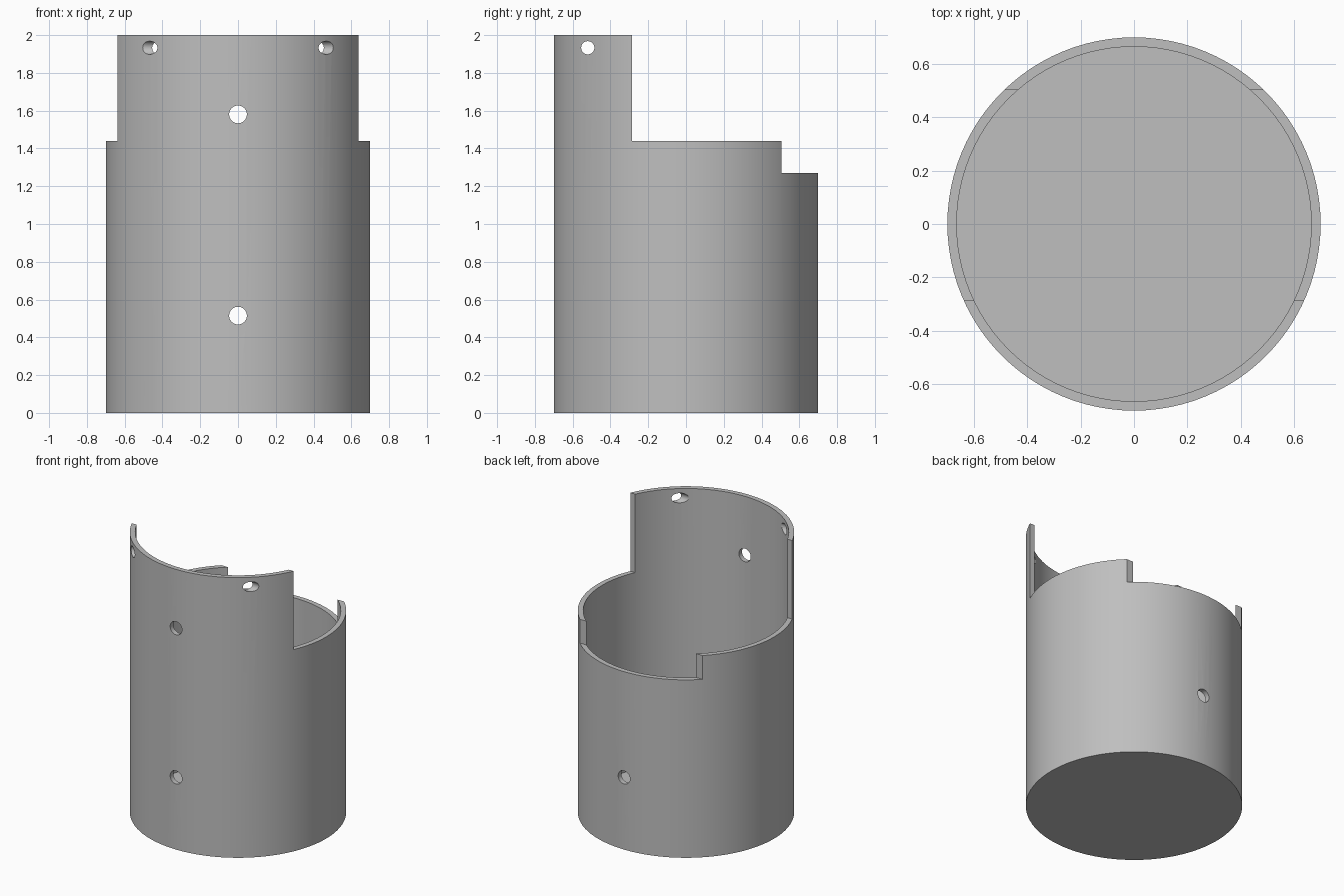
import bpy, bmesh, math
from mathutils import Matrix, Vector

cube = bpy.data.objects.get("Cube")
if cube:
    bpy.data.objects.remove(cube, do_unlink=True)

RADIUS, WALL, FLOOR, SIDES = 0.70, 0.035, 0.035, 96

grey = bpy.data.materials.new("plain grey")
grey.use_nodes = True
colour = (0.52, 0.52, 0.52, 1)
grey.diffuse_color = colour
grey.node_tree.nodes["Principled BSDF"].inputs["Base Color"].default_value = colour


def add_object(name, bm):
    mesh = bpy.data.meshes.new(name)
    bmesh.ops.recalc_face_normals(bm, faces=bm.faces)
    bm.to_mesh(mesh)
    bm.free()
    mesh.materials.append(grey)
    ob = bpy.data.objects.new(name, mesh)
    bpy.context.collection.objects.link(ob)
    return ob


def cylinder(name, radius, start, end, sides):
    start, end = Vector(start), Vector(end)
    axis = end - start
    turn = axis.to_track_quat('Z', 'Y').to_matrix().to_4x4()
    bm = bmesh.new()
    bmesh.ops.create_cone(bm, cap_ends=True, segments=sides, radius1=radius,
                          radius2=radius, depth=axis.length,
                          matrix=Matrix.Translation((start + end) / 2) @ turn)
    return add_object(name, bm)


def notch(name, y_start, z_start):
    """Box that clears everything behind y_start and above z_start."""
    size = Vector((2, 1 - y_start, 3 - z_start))
    centre = Vector((0, (1 + y_start) / 2, (3 + z_start) / 2))
    bm = bmesh.new()
    bmesh.ops.create_cube(bm, size=1, matrix=Matrix.Translation(centre) @ Matrix.Diagonal(size).to_4x4())
    return add_object(name, bm)


# Cup body, with its hollow, stepped rim and drilled holes
cup = cylinder("cup", RADIUS, (0, 0, 0), (0, 0, 2), SIDES)
cutters = [
    cylinder("hollow_cutter", RADIUS - WALL, (0, 0, FLOOR), (0, 0, 2.5), SIDES),
    notch("middle_rim_cutter", -0.285, 1.44),
    notch("back_rim_cutter", 0.505, 1.27),
    cylinder("lower_hole_cutter", 0.047, (0, -1, 0.515), (0, 1, 0.515), 32),
    cylinder("upper_hole_cutter", 0.047, (0, -1, 1.58), (0, 0, 1.58), 32),
    cylinder("side_hole_cutter", 0.035, (-1, -0.52, 1.933), (1, -0.52, 1.933), 32),
]
for cutter in cutters:
    cutter.hide_render = True
    cut = cup.modifiers.new(cutter.name, 'BOOLEAN')
    cut.operation = 'DIFFERENCE'
    cut.solver = 'EXACT'
    cut.object = cutter

# Fix the cuts in place and drop the cutters
bpy.context.view_layer.update()
shaped = bpy.data.meshes.new_from_object(cup.evaluated_get(bpy.context.evaluated_depsgraph_get()))
cup.modifiers.clear()
cup.data = shaped
for cutter in cutters:
    bpy.data.objects.remove(cutter, do_unlink=True)

# Smooth walls with crisp rims
bpy.ops.object.select_all(action='DESELECT')
cup.select_set(True)
bpy.context.view_layer.objects.active = cup
bpy.ops.object.shade_smooth_by_angle(angle=math.radians(30))
